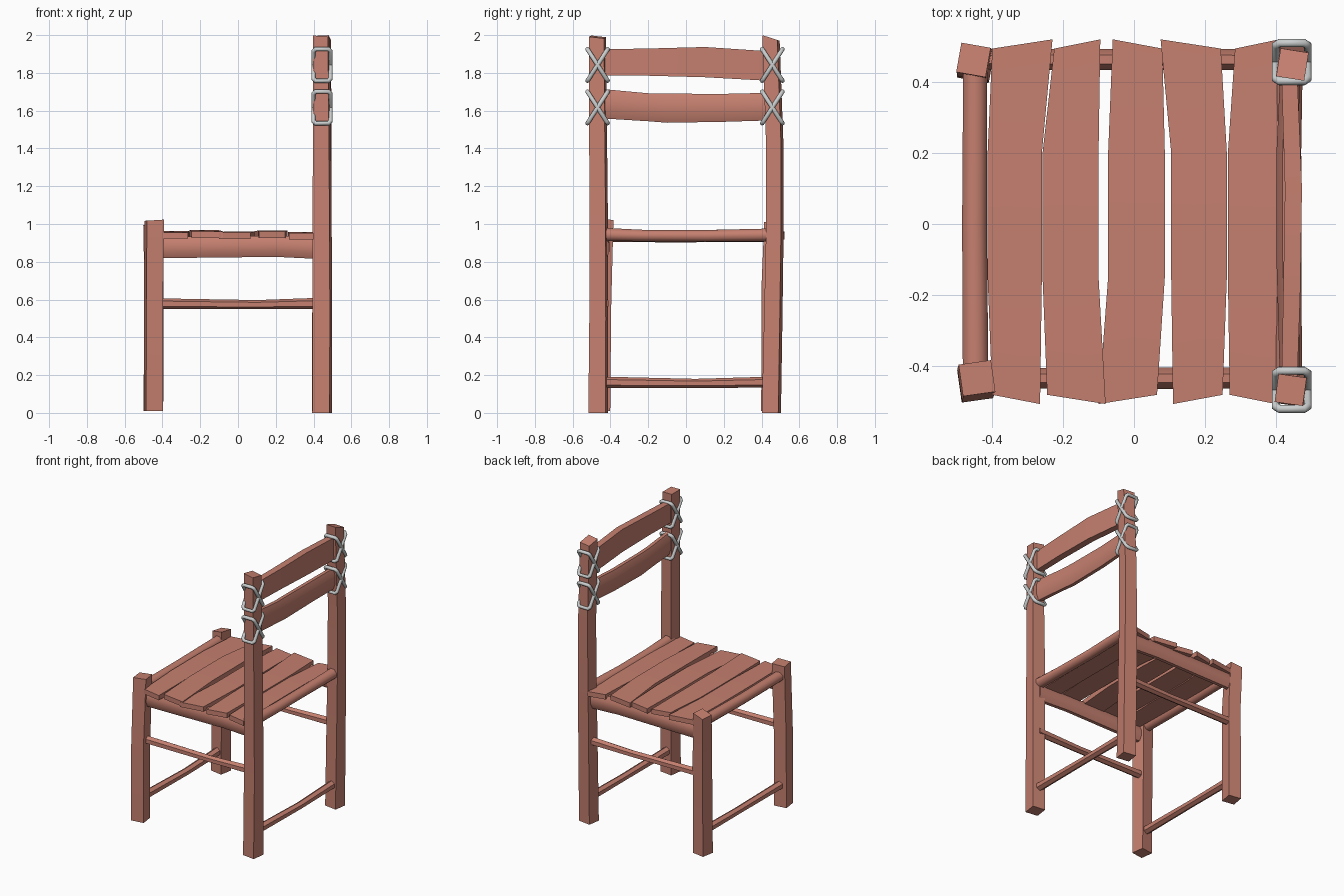
import bpy, bmesh
from math import cos, sin, pi, radians
from mathutils import Vector

cube = bpy.data.objects.get("Cube")
if cube:
    bpy.data.objects.remove(cube, do_unlink=True)


def material(name, color):
    m = bpy.data.materials.new(name)
    m.use_nodes = True
    m.diffuse_color = color
    m.node_tree.nodes["Principled BSDF"].inputs["Base Color"].default_value = color
    return m


WOOD = material("red brown wood", (0.56, 0.215, 0.16, 1))
CORD = material("pale grey cord", (0.6, 0.62, 0.62, 1))


def loft(name, axis, stations, sides=4, twist=0, slope=(0, 0), angle=35):
    """Skin rings along an axis; station = (position, u, v, half_u, half_v).
    slope tilts the last ring along the axis."""
    bm = bmesh.new()
    rings = []
    grow = 1 / cos(pi / sides)
    tw = radians(twist)
    for i, (t, u, v, hu, hv) in enumerate(stations):
        ring = []
        for k in range(sides):
            a = 2 * pi * (k + 0.5) / sides
            du, dv = hu * grow * cos(a), hv * grow * sin(a)
            du, dv = du * cos(tw) - dv * sin(tw), du * sin(tw) + dv * cos(tw)
            s = t
            if i == len(stations) - 1:
                s += slope[0] * du + slope[1] * dv
            p = {"x": (s, u + du, v + dv), "y": (u + du, s, v + dv),
                 "z": (u + du, v + dv, s)}[axis]
            ring.append(bm.verts.new(p))
        rings.append(ring)
    for a, b in zip(rings, rings[1:]):
        for k in range(sides):
            j = (k + 1) % sides
            bm.faces.new((a[k], a[j], b[j], b[k]))
    bm.faces.new(rings[0])
    bm.faces.new(rings[-1])
    bmesh.ops.recalc_face_normals(bm, faces=bm.faces)
    return finish(name, bm, angle)


def finish(name, bm, angle=35):
    mesh = bpy.data.meshes.new(name)
    bm.to_mesh(mesh)
    bm.free()
    mesh.materials.append(WOOD)
    ob = bpy.data.objects.new(name, mesh)
    bpy.context.collection.objects.link(ob)
    bpy.ops.object.select_all(action="DESELECT")
    ob.select_set(True)
    bpy.context.view_layer.objects.active = ob
    bpy.ops.object.shade_smooth_by_angle(angle=radians(angle))
    return ob


# Tall back posts
loft("back_post_right", "z", [
    (0, 0.445, -0.465, 0.046, 0.046), (0.5, 0.447, -0.462, 0.046, 0.044),
    (1.1, 0.445, -0.462, 0.045, 0.042), (1.5, 0.445, -0.466, 0.042, 0.042),
    (1.99, 0.442, -0.468, 0.04, 0.04)], twist=-8, slope=(-0.1, -0.1))
loft("back_post_left", "z", [
    (0, 0.445, 0.452, 0.046, 0.044), (0.5, 0.445, 0.462, 0.046, 0.042),
    (0.95, 0.445, 0.47, 0.045, 0.04), (1.42, 0.447, 0.47, 0.042, 0.04),
    (1.985, 0.447, 0.45, 0.04, 0.04)], twist=-9, slope=(0, -0.32))

# Short front legs
loft("front_leg_right", "z", [
    (0.01, -0.448, -0.452, 0.045, 0.045), (0.55, -0.448, -0.45, 0.044, 0.048),
    (1.02, -0.443, -0.435, 0.046, 0.045)], twist=8, slope=(0.06, 0))
loft("front_leg_left", "z", [
    (0.01, -0.448, 0.45, 0.045, 0.045), (0.7, -0.445, 0.452, 0.044, 0.044),
    (1.0, -0.453, 0.463, 0.042, 0.042)], twist=-10, slope=(0.2, -0.1))

# Seat rails and low stretchers running side to side
loft("front_seat_rail", "y", [
    (-0.43, -0.447, 0.937, 0.036, 0.033), (0, -0.45, 0.935, 0.035, 0.032),
    (0.44, -0.448, 0.94, 0.034, 0.034)], 8, angle=60)
loft("back_seat_rail", "y", [
    (-0.45, 0.437, 0.945, 0.037, 0.035), (-0.2, 0.437, 0.938, 0.036, 0.03),
    (0.1, 0.435, 0.937, 0.035, 0.031), (0.45, 0.44, 0.942, 0.036, 0.034)], 8, angle=60)
for name, x in (("front_low_stretcher", -0.448), ("back_low_stretcher", 0.445)):
    loft(name, "y", [
        (-0.45, x, 0.162, 0.025, 0.026), (0.05, x + 0.005, 0.156, 0.023, 0.021),
        (0.45, x, 0.163, 0.025, 0.025)], 6, angle=50)

# Deep side aprons and middle stretchers running front to back
for side, y in (("right", -0.435), ("left", 0.464)):
    loft("side_apron_" + side, "x", [
        (-0.45, y, 0.875, 0.028, 0.056), (-0.15, y, 0.878, 0.03, 0.056),
        (0.2, y, 0.882, 0.03, 0.056), (0.45, y, 0.872, 0.028, 0.058)], 8, angle=60)
    loft("side_stretcher_" + side, "x", [
        (-0.45, y, 0.578, 0.025, 0.025), (0.1, y, 0.573, 0.022, 0.021),
        (0.45, y, 0.58, 0.025, 0.026)], 6, angle=50)

# Backrest boards, gently bowed
loft("upper_back_board", "y", [
    (-0.46, 0.438, 1.855, 0.022, 0.07), (-0.2, 0.445, 1.857, 0.024, 0.072),
    (0.1, 0.45, 1.857, 0.024, 0.08), (0.46, 0.437, 1.835, 0.022, 0.078)])
loft("lower_back_board", "y", [
    (-0.46, 0.44, 1.638, 0.028, 0.078), (-0.2, 0.435, 1.618, 0.03, 0.074),
    (-0.1, 0.432, 1.613, 0.03, 0.077), (0.2, 0.432, 1.615, 0.03, 0.074),
    (0.46, 0.442, 1.622, 0.028, 0.073)], 8, angle=60)


# Rough seat slats: left and right edge at each end and in the middle
def seat_slat(name, near, middle, far, z, skew):
    bm = bmesh.new()
    thick = 0.034
    rows = []
    for (x0, x1), y, dz, k in ((near, -0.495, 0, -skew[0]), (middle, -0.15, 0.006, 0),
                               (middle, 0.2, 0.006, 0), (far, 0.508, 0, skew[1])):
        rows.append([bm.verts.new(p) for p in (
            (x0, y - k, z + dz), (x1, y + k, z + dz),
            (x1, y + k, z + dz + thick), (x0, y - k, z + dz + thick))])
    for a, b in zip(rows, rows[1:]):
        for k in range(4):
            j = (k + 1) % 4
            bm.faces.new((a[k], a[j], b[j], b[k]))
    bm.faces.new(rows[0])
    bm.faces.new(rows[-1])
    bmesh.ops.recalc_face_normals(bm, faces=bm.faces)
    finish(name, bm)


E = 0.013
seat_slat("seat_slat_1", (-0.4, -0.265), (-0.413, -0.26), (-0.4, -0.23), 0.922, (E, E))
seat_slat("seat_slat_2", (-0.245, -0.08), (-0.258, -0.1), (-0.225, -0.095), 0.927, (E, E))
seat_slat("seat_slat_3", (-0.1, 0.065), (-0.073, 0.087), (-0.06, 0.08), 0.92, (-E, -E))
seat_slat("seat_slat_4", (0.11, 0.25), (0.105, 0.262), (0.075, 0.245), 0.925, (-E, -E))
seat_slat("seat_slat_5", (0.27, 0.4), (0.265, 0.405), (0.285, 0.41), 0.918, (E, E))


# Crossed cord loops binding the backrest boards to the posts
def cord_loop(name, center, lean):
    curve = bpy.data.curves.new(name, "CURVE")
    curve.dimensions = "3D"
    curve.bevel_depth = 0.012
    curve.bevel_resolution = 2
    spline = curve.splines.new("POLY")
    outline = []
    for sx, sd in ((-1, -1), (1, -1), (1, 1), (-1, 1)):
        pair = [(sx, sd * 0.87), (sx * 0.75, sd)]
        outline += pair if sx * sd < 0 else pair[::-1]
    # order the cut corners so that the path runs round without crossing
    outline = [o for i in range(0, 8, 2) for o in (outline[i + 1], outline[i])]
    outline.sort(key=lambda o: Vector(o).angle_signed(Vector((1, 0))))
    spline.points.add(len(outline) - 1)
    for point, (a, d) in zip(spline.points, outline):
        p = Vector(center) + Vector((a * 0.045, lean * d * 0.054, d * 0.084))
        point.co = (*p, 1)
    spline.use_cyclic_u = True
    curve.materials.append(CORD)
    bpy.context.collection.objects.link(bpy.data.objects.new(name, curve))


for side, y in (("right", -0.468), ("left", 0.457)):
    for level, z in (("upper", 1.842), ("lower", 1.617)):
        for n, lean in enumerate((-1, 1)):
            cord_loop(f"{level}_cord_{side}_{n + 1}", (0.445, y, z), lean)
